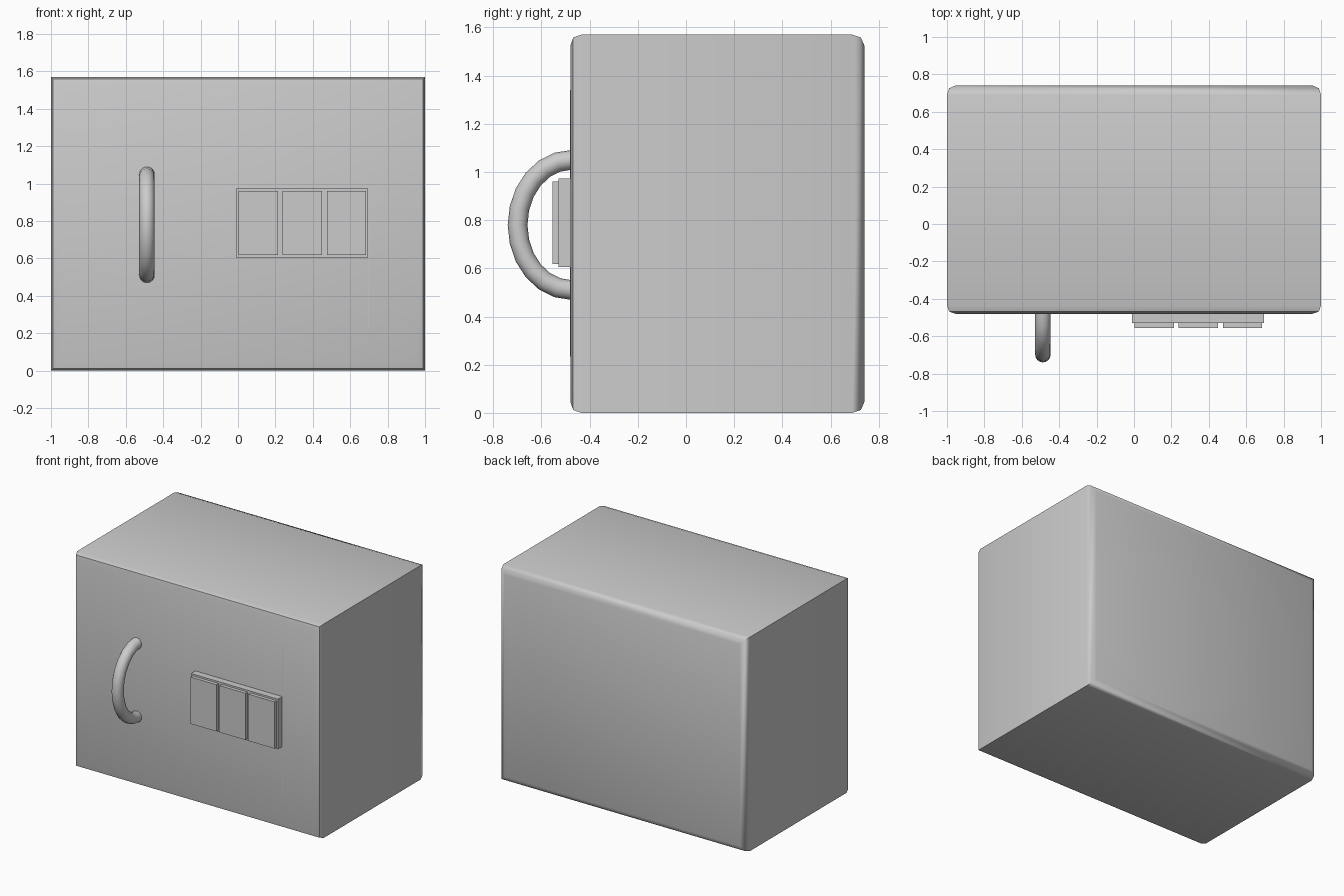
import bpy, bmesh, math

if "Cube" in bpy.data.objects:
    bpy.data.objects.remove(bpy.data.objects["Cube"])


def finish(name, bm, smooth=None):
    bmesh.ops.recalc_face_normals(bm, faces=bm.faces)
    mesh = bpy.data.meshes.new(name)
    bm.to_mesh(mesh)
    bm.free()
    obj = bpy.data.objects.new(name, mesh)
    bpy.context.collection.objects.link(obj)
    if smooth:
        bpy.ops.object.select_all(action='DESELECT')
        obj.select_set(True)
        bpy.context.view_layer.objects.active = obj
        bpy.ops.object.shade_smooth_by_angle(angle=math.radians(smooth))
    return obj


def loft(name, rings, smooth):
    bm = bmesh.new()
    loops = [[bm.verts.new(p) for p in ring] for ring in rings]
    n = len(loops[0])
    for a, b in zip(loops, loops[1:]):
        for i in range(n):
            j = (i + 1) % n
            bm.faces.new((a[i], a[j], b[j], b[i]))
    bm.faces.new(loops[0])
    bm.faces.new(loops[-1][::-1])
    return finish(name, bm, smooth)


def box(name, x0, x1, y0, y1, z0, z1):
    return loft(name, [[(x0, y, z0), (x1, y, z0), (x1, y, z1), (x0, y, z1)]
                       for y in (y0, y1)], None)


# Body: block with rounded front and back rims, square long edges
profile = [(-0.48, 0.045), (-0.468, 0.012), (-0.435, 0.0),
           (0.69, 0.0), (0.726, 0.012), (0.74, 0.045)]
loft("safe_body",
     [[(-1 + d, y, d), (1 - d, y, d), (1 - d, y, 1.57 - d), (-1 + d, y, 1.57 - d)]
      for y, d in profile], 50)

# Handle: tube swept along a half ellipse
rings = []
steps, sides, radius = 12, 16, 0.041
for s in range(steps + 1):
    t = -math.pi / 2 + math.pi * s / steps
    cy, cz = -0.475 - 0.224 * math.cos(t), 0.78 + 0.27 * math.sin(t)
    ny, nz = -0.27 * math.cos(t), 0.224 * math.sin(t)
    length = math.hypot(ny, nz)
    ny, nz = ny / length, nz / length
    rings.append([(-0.487 + radius * math.sin(a),
                   cy + radius * math.cos(a) * ny,
                   cz + radius * math.cos(a) * nz)
                  for a in (2 * math.pi * k / sides for k in range(sides))])
loft("handle", rings, 40)

# Keypad plate with three raised windows
box("keypad_plate", -0.01, 0.695, -0.53, -0.47, 0.605, 0.973)
for i in range(3):
    x = 0.003 + i * 0.236
    box(f"keypad_window_{i + 1}", x, x + 0.21, -0.555, -0.525, 0.617, 0.96)

# Thin door seam, almost flush with the front
box("door_seam", 0.694, 0.698, -0.482, -0.47, 0.235, 1.34)
